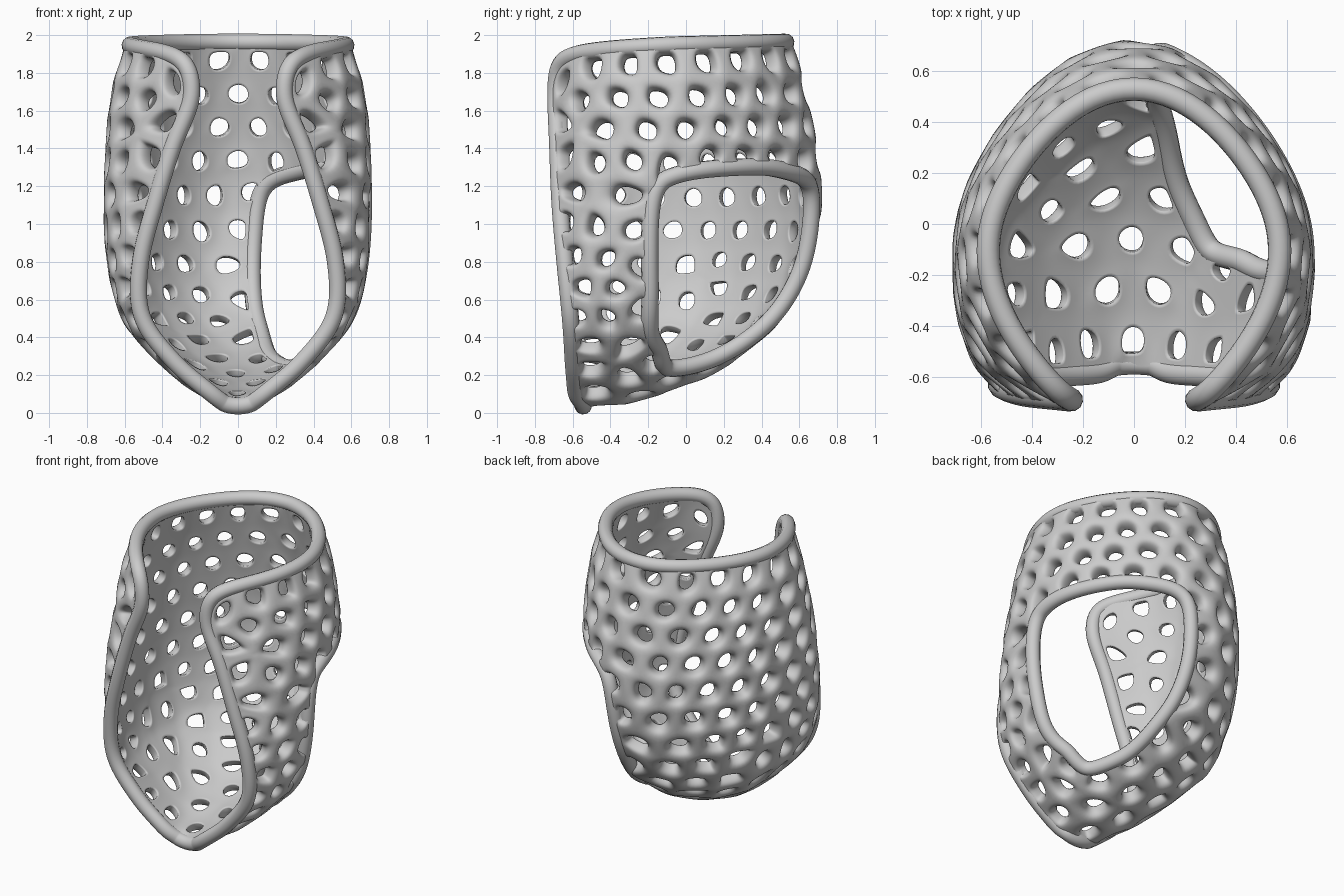
import bpy, bmesh, math
from mathutils import Vector, kdtree

if "Cube" in bpy.data.objects:
    bpy.data.objects.remove(bpy.data.objects["Cube"])

# Sections from top to tip: front edge point, widest side point, back point
STATIONS = [
    (.24, -.66, 1.89, .54, -.10, 1.94, 0, .50, 1.955),
    (.23, -.66, 1.66, .60, -.10, 1.65, 0, .56, 1.68),
    (.33, -.65, 1.40, .62, -.10, 1.38, 0, .62, 1.40),
    (.42, -.64, 1.10, .63, -.10, 1.08, 0, .645, 1.10),
    (.49, -.62, .80, .61, -.10, .78, 0, .58, .76),
    (.48, -.60, .52, .54, -.10, .52, 0, .40, .48),
    (.32, -.59, .30, .37, -.15, .34, 0, .10, .27),
    (.16, -.58, .16, .19, -.30, .18, 0, -.20, .16),
    (.04, -.57, .07, .04, -.565, .07, 0, -.56, .065)]
# Outline of the side window
WINDOW = [(.60, -.17, 1.12), (.60, -.04, 1.26), (.45, .30, 1.30), (.30, .48, 1.28),
          (.13, .62, 1.20), (.09, .63, .95), (.08, .54, .65), (.11, .38, .45),
          (.17, .10, .30), (.28, -.12, .29), (.46, -.18, .42), (.57, -.19, .72)]
PITCH, RIM = .2, .046
NT, NS = 90, 140


def catmull(p0, p1, p2, p3, f):
    return [.5 * (2*b + (c - a)*f + (2*a - 5*b + 4*c - d)*f*f + (3*b - a - 3*c + d)*f**3)
            for a, b, c, d in zip(p0, p1, p2, p3)]


def surface(s, t):
    n = len(STATIONS) - 1
    t = min(max(t, 0), 1)
    i = min(int(t * n), n - 1)
    v = catmull(*[STATIONS[min(max(i + k, 0), n)] for k in (-1, 0, 1, 2)], t * n - i)
    F, S, B = Vector(v[:3]), Vector(v[3:6]), Vector(v[6:])
    a = min(abs(s), 1)
    if a < .55:
        th = a / .55 * math.pi / 2
        c = math.cos(th) * (1 - .25 * math.sin(th)**2)
        p = S.lerp(B, c)
        p.x = S.x * math.sin(th)
    else:
        u = (a - .55) / .45
        p = S.lerp(F, u)
        p.x = S.x - (S.x - F.x) * u**(2 + 5 * min(t, .3))
    if s < 0:
        p.x = -p.x
    return p


def normal(s, t):
    e = .004
    return (surface(min(s + e, 1), t) - surface(max(s - e, -1), t)).cross(
        surface(s, min(t + e, 1)) - surface(s, max(t - e, 0))).normalized()


def smooth_loop(pts, times):
    for _ in range(times):
        pts = [(pts[i - 1] + 2 * p + pts[(i + 1) % len(pts)]) / 4 for i, p in enumerate(pts)]
    return pts


# Dense sampling of the shell
P, ST, W = [], [], []
for i in range(NT + 1):
    for j in range(NS + 1):
        ST.append(Vector((2 * j / NS - 1, i / NT)))
        P.append(surface(*ST[-1]))
for s, t in ST:
    e = .004
    W.append((surface(min(s + e, 1), t) - surface(max(s - e, -1), t)).cross(
        surface(s, min(t + e, 1)) - surface(s, max(t - e, 0))).length)
N = [normal(*q) for q in ST]


def tree_of(pts):
    kd = kdtree.KDTree(len(pts))
    for i, p in enumerate(pts):
        kd.insert(p, i)
    kd.balance()
    return kd


dense = tree_of(P)
normal_at = lambda p: N[dense.find(p)[1]]

# Window and outer edge loops in surface coordinates
ctl = [ST[dense.find(Vector(p))[1]] for p in WINDOW]
m = len(ctl)
win = [Vector(catmull(*[ctl[(i + k) % m] for k in (-1, 0, 1, 2)], f / 14)) for i in range(m) for f in range(14)]
win = smooth_loop(win, 12)
edge = [Vector((-1 + k / 40, 0)) for k in range(80)] + [Vector((1, k / 80)) for k in range(80)]
edge += [Vector((1 - k / 4, 1)) for k in range(8)] + [Vector((-1, 1 - k / 80)) for k in range(80)]
edge = smooth_loop(edge, 24)


def in_window(q):
    hit = False
    for i, b in enumerate(win):
        a = win[i - 1]
        if (a.y > q.y) != (b.y > q.y) and q.x < (b.x - a.x) * (q.y - a.y) / (b.y - a.y) + a.x:
            hit = not hit
    return hit


cut = [in_window(q) for q in ST]

# Cell centres: staggered rows, then relaxed to an even spacing
seeds, run, row, nxt = [], 0, 0, .09
for i in range(NT + 1):
    base = i * (NS + 1)
    if i:
        run += (P[base + NS // 2] - P[base - NS - 1 + NS // 2]).length
    if run < nxt:
        continue
    nxt += .18
    row += 1
    for side in (1, -1):
        d, goal = 0, (PITCH / 2 if row % 2 else (0 if side == 1 else PITCH))
        for j in range(NS // 2 + 1):
            k = base + NS // 2 + side * j
            if j:
                d += (P[k] - P[k - side]).length
            if d >= goal:
                goal += PITCH
                if not cut[k] and all((P[k] - q).length > .145 for q in seeds):
                    seeds.append(P[k].copy())
for _ in range(22):
    kd = tree_of(seeds)
    acc = [Vector() for _ in seeds]
    wt = [1e-9] * len(seeds)
    for p, w, c in zip(P, W, cut):
        if not c:
            k = kd.find(p)[1]
            acc[k] += p * w
            wt[k] += w
    seeds = [P[dense.find(a / w)[1]].copy() if w > 1e-8 else s for a, w, s in zip(acc, wt, seeds)]
kd = tree_of(seeds)
label = [kd.find(p)[1] for p in P]

# Lattice nodes: where three cells meet, and along the edges
triples, nodes = {}, []
for i in range(NT):
    for j in range(NS):
        a = i * (NS + 1) + j
        for tri in ((a, a + 1, a + NS + 2), (a, a + NS + 2, a + NS + 1)):
            key = frozenset(label[k] for k in tri)
            if len(key) == 3 and not all(cut[k] for k in tri):
                triples.setdefault(key, []).append(sum((P[k] for k in tri), Vector()) / 3)
for key, ps in triples.items():
    nodes.append((sum(ps, Vector()) / len(ps), key, .088))
for loop in (win, edge):
    pts = [surface(*q) for q in loop]
    lab = [kd.find(p)[1] for p in pts]
    n = len(pts)
    ch = [i for i in range(n) if lab[i] != lab[i - 1]]
    for c0, c1 in zip(ch, ch[1:] + ch[:1]):
        nodes.append(((pts[c0] + pts[c0 - 1]) / 2, {lab[c0], lab[c0 - 1]}, .065))
        nodes.append((pts[(c0 + ((c1 - c0) % n) // 2) % n], {lab[c0]}, .065))

# Lattice shell: flat inside, rounded struts outside
bm = bmesh.new()
crease = bm.edges.layers.float.new('crease_edge')
cells = [[] for _ in seeds]
for p, owners, h in nodes:
    nv = normal_at(p)
    item = (p, bm.verts.new(p), bm.verts.new(p + nv * h))
    for k in owners:
        cells[k].append(item)
for cell in cells:
    if len(cell) < 3:
        continue
    c = sum((q[0] for q in cell), Vector()) / len(cell)
    nc = normal_at(c)
    tx = nc.orthogonal().normalized()
    ty = nc.cross(tx)
    cell.sort(key=lambda q: math.atan2((q[0] - c).dot(ty), (q[0] - c).dot(tx)))
    rings = [[q[1] for q in cell]]
    for f, h in ((.5, 0), (.5, .03), (.64, .075)):
        rings.append([bm.verts.new(c.lerp(q[0], f) + nc * h) for q in cell])
    rings.append([q[2] for q in cell])
    n = len(cell)
    for r0, r1 in zip(rings, rings[1:]):
        for j in range(n):
            k = (j + 1) % n
            bm.faces.new((r0[j], r1[j], r1[k], r0[k]))
    for j in range(n):
        bm.edges.get((rings[1][j], rings[1][(j + 1) % n]))[crease] = 1
me = bpy.data.meshes.new("lattice_shell")
bm.to_mesh(me)
bm.free()
shell = bpy.data.objects.new("lattice_shell", me)
bpy.context.collection.objects.link(shell)
shell.modifiers.new("smooth", 'SUBSURF').levels = 2
shell.modifiers["smooth"].render_levels = 2
bpy.context.view_layer.objects.active = shell
shell.select_set(True)
bpy.ops.object.shade_smooth()

# Rounded rims around the window and the outer edge
for name, loop in (("window_rim", win), ("outer_rim", edge)):
    pts = smooth_loop([surface(*q) + normal(*q) * .034 for q in loop], 4)
    cu = bpy.data.curves.new(name, 'CURVE')
    cu.dimensions = '3D'
    cu.bevel_depth = RIM
    cu.bevel_resolution = 4
    sp = cu.splines.new('POLY')
    sp.points.add(len(pts) - 1)
    for q, p in zip(sp.points, pts):
        q.co = (*p, 1)
    sp.use_cyclic_u = True
    sp.use_smooth = True
    bpy.context.collection.objects.link(bpy.data.objects.new(name, cu))
